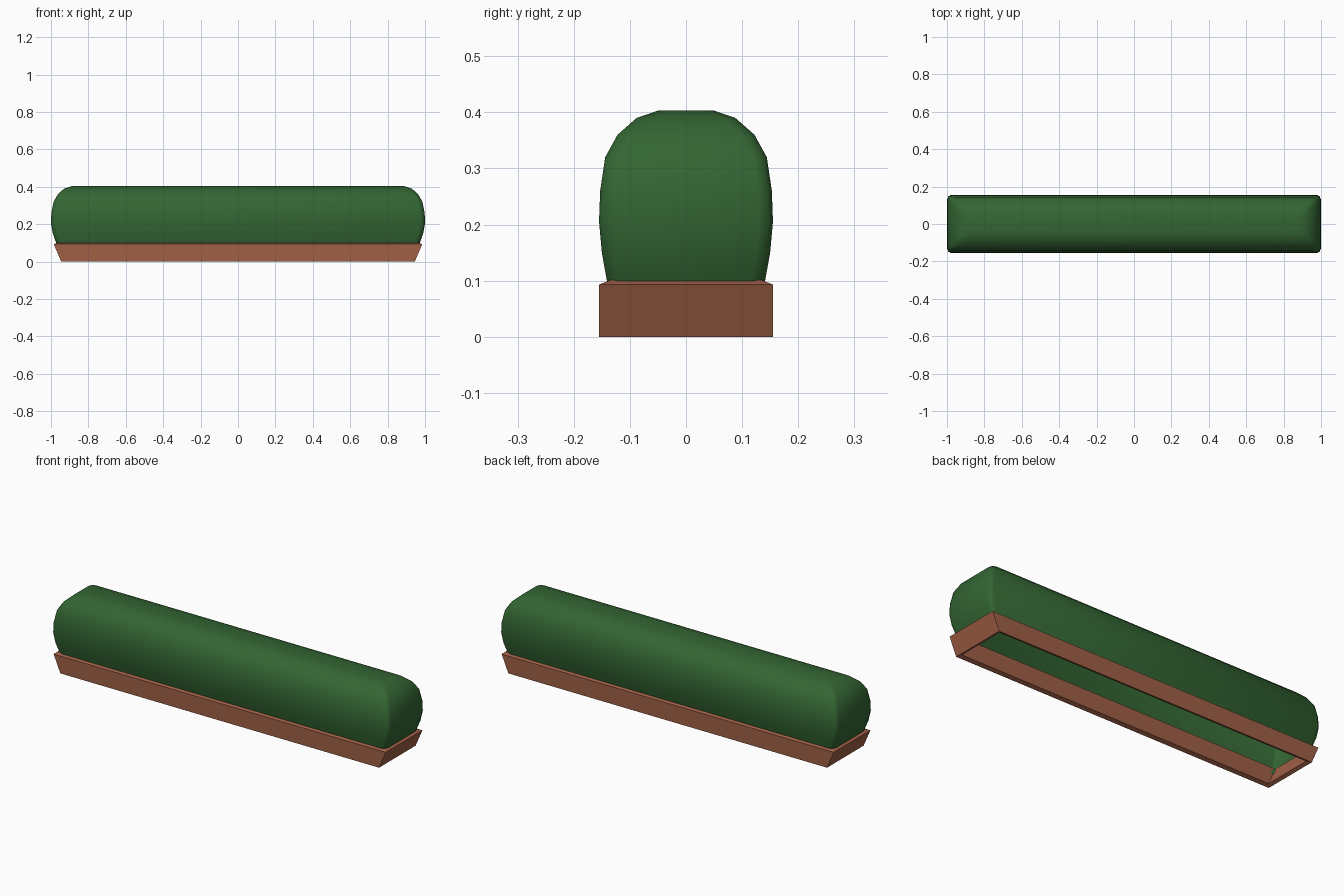
import bpy, bmesh
from math import sin, cos, pi

if "Cube" in bpy.data.objects:
    bpy.data.objects.remove(bpy.data.objects["Cube"])


def material(name, color):
    m = bpy.data.materials.new(name)
    m.diffuse_color = color
    m.use_nodes = True
    m.node_tree.nodes["Principled BSDF"].inputs["Base Color"].default_value = m.diffuse_color
    return m


def loft(name, rings, mat, close_top=False, wrap=False, smooth=False):
    """Skin a stack of equal-length rings of points."""
    bm = bmesh.new()
    rows = [[bm.verts.new(p) for p in ring] for ring in rings]
    pairs = list(zip(rows, rows[1:]))
    if wrap:
        pairs.append((rows[-1], rows[0]))
    for a, b in pairs:
        n = len(a)
        for i in range(n):
            j = (i + 1) % n
            bm.faces.new((a[i], a[j], b[j], b[i]))
    if close_top:
        bm.faces.new(rows[-1])
    for f in bm.faces:
        f.smooth = smooth
    me = bpy.data.meshes.new(name)
    bm.to_mesh(me)
    bm.free()
    me.materials.append(mat)
    ob = bpy.data.objects.new(name, me)
    bpy.context.collection.objects.link(ob)
    return ob


def rectangle(hx, hy, z):
    return [(sx * hx, sy * hy, z) for sx, sy in ((-1, -1), (1, -1), (1, 1), (-1, 1))]


def rounded_rectangle(hx, hy, z, r, steps=2):
    pts = []
    for k, (sx, sy) in enumerate(((1, 1), (-1, 1), (-1, -1), (1, -1))):
        for s in range(steps + 1):
            a = pi / 2 * (k + s / steps)
            pts.append((sx * (hx - r) + r * cos(a), sy * (hy - r) + r * sin(a), z))
    return pts


green = material("leaf green", (0.033, 0.13, 0.033, 1))
brown = material("terracotta", (0.35, 0.115, 0.06, 1))

# Planter: open frame with flared ends, inner edges lifted slightly
loft("planter_frame", [
    rectangle(0.945, 0.155, 0.0),
    rectangle(0.985, 0.155, 0.093),
    rectangle(0.967, 0.135, 0.101),
    rectangle(0.927, 0.135, 0.008),
], brown, wrap=True)

# Hedge: rounded shell, open underneath; rows are half length, half width, height
profile = [
    (0.957, 0.136, 0.065), (0.972, 0.141, 0.10), (0.990, 0.150, 0.15),
    (1.000, 0.155, 0.205), (0.998, 0.153, 0.26), (0.986, 0.144, 0.32),
    (0.963, 0.122, 0.36), (0.930, 0.088, 0.39), (0.890, 0.050, 0.403),
]
loft("hedge", [rounded_rectangle(x, y, z, 0.025) for x, y, z in profile],
     green, close_top=True, smooth=True)
